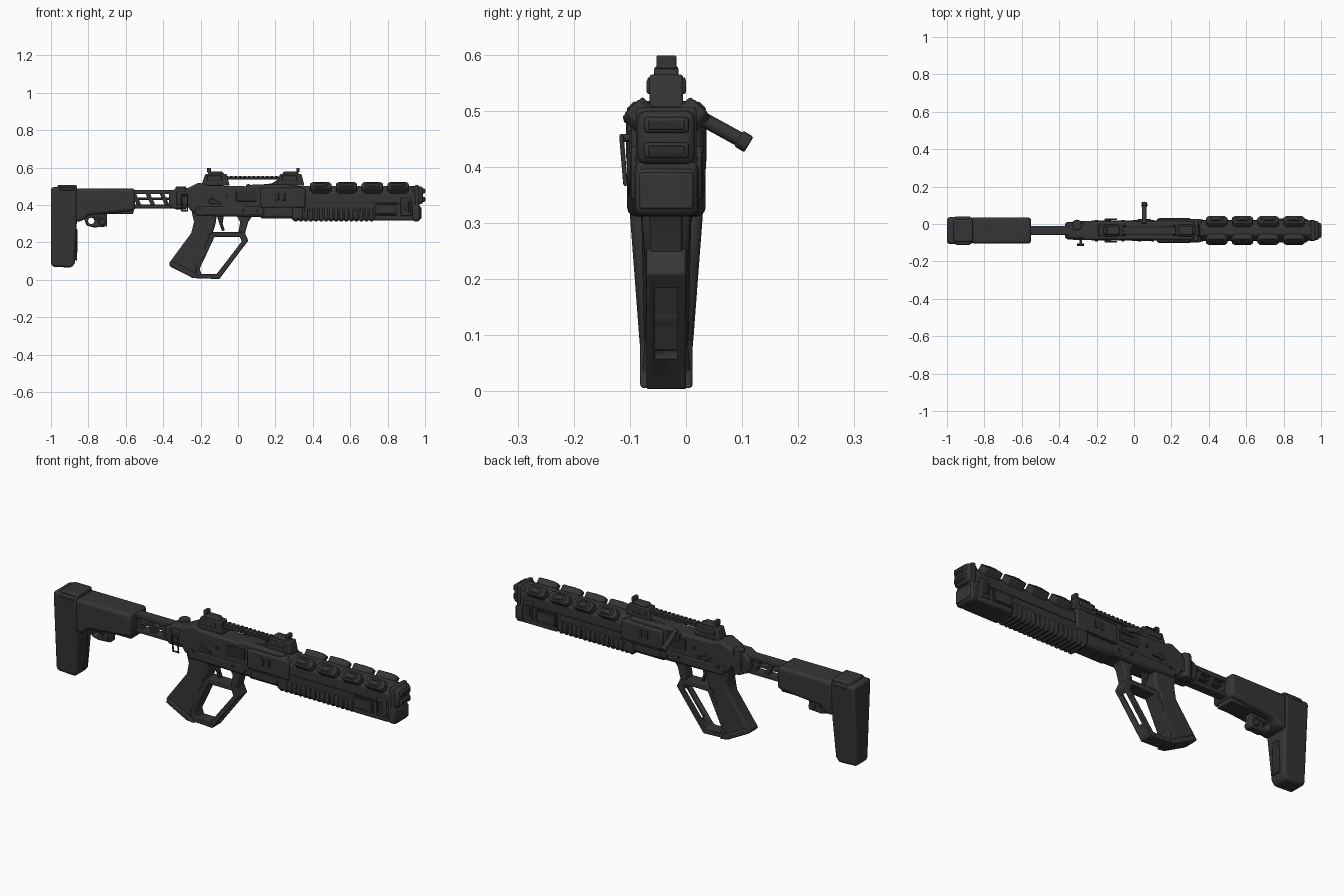
import bpy, bmesh, math
from mathutils import Vector, Matrix

cube = bpy.data.objects.get("Cube")
if cube:
    bpy.data.objects.remove(cube)

CY = -0.035  # centre plane of the body


def material(name, v):
    m = bpy.data.materials.new(name)
    m.use_nodes = True
    col = (v, v, v, 1)
    m.diffuse_color = col
    m.node_tree.nodes["Principled BSDF"].inputs["Base Color"].default_value = col
    return m


BODY = material("charcoal", 0.036)
DARK = material("dark_charcoal", 0.025)


def finish(name, bm, mat, bevel=0.0, seg=2):
    bmesh.ops.recalc_face_normals(bm, faces=bm.faces)
    me = bpy.data.meshes.new(name)
    bm.to_mesh(me)
    bm.free()
    ob = bpy.data.objects.new(name, me)
    bpy.context.collection.objects.link(ob)
    me.materials.append(mat)
    if bevel:
        b = ob.modifiers.new("bevel", "BEVEL")
        b.width, b.segments, b.limit_method = bevel, seg, "ANGLE"
        b.angle_limit = math.radians(35)
    bpy.ops.object.select_all(action="DESELECT")
    ob.select_set(True)
    bpy.context.view_layer.objects.active = ob
    bpy.ops.object.shade_smooth_by_angle(angle=math.radians(40))
    return ob


def side(name, pts, w, bevel=0.006, mat=BODY, y=CY, seg=2):
    """Side outline in x,z extruded across; w is a half width or a function of z."""
    f = w if callable(w) else (lambda z: w)
    bm = bmesh.new()
    a, b = [[bm.verts.new((x, y + s * f(z), z)) for x, z in pts] for s in (-1, 1)]
    bm.faces.new(a)
    bm.faces.new(b)
    for i in range(len(a)):
        j = (i + 1) % len(a)
        bm.faces.new((a[i], a[j], b[j], b[i]))
    return finish(name, bm, mat, bevel, seg)


def ring(name, outer, inner, w, bevel=0.004):
    """Closed frame between two matching side outlines."""
    bm = bmesh.new()
    loops = [[bm.verts.new((x, CY + s * w, z)) for x, z in p]
             for s, p in ((-1, outer), (1, outer), (1, inner), (-1, inner))]
    n = len(outer)
    for k in range(4):
        p, q = loops[k], loops[(k + 1) % 4]
        for i in range(n):
            j = (i + 1) % n
            bm.faces.new((p[i], p[j], q[j], q[i]))
    return finish(name, bm, BODY, bevel)


def section(name, pts, x0, x1, bevel=0.006, mat=BODY, seg=2):
    """Half cross-section (offset, z), mirrored and extruded along x."""
    full = pts + [(-y, z) for y, z in reversed(pts)]
    bm = bmesh.new()
    a, b = [[bm.verts.new((x, CY + y, z)) for y, z in full] for x in (x0, x1)]
    bm.faces.new(a)
    bm.faces.new(b)
    for i in range(len(a)):
        j = (i + 1) % len(a)
        bm.faces.new((a[i], a[j], b[j], b[i]))
    return finish(name, bm, mat, bevel, seg)


def box(name, x0, x1, z0, z1, w, bevel=0.005, mat=BODY, y=CY):
    return side(name, [(x0, z0), (x1, z0), (x1, z1), (x0, z1)], w, bevel, mat, y)


def rod(name, p, q, r, mat=BODY, bevel=0.003, n=20):
    p, q = Vector(p), Vector(q)
    bm = bmesh.new()
    rot = (q - p).to_track_quat("Z", "Y").to_matrix().to_4x4()
    bmesh.ops.create_cone(bm, cap_ends=True, segments=n, radius1=r, radius2=r,
                          depth=(q - p).length, matrix=Matrix.Translation((p + q) / 2) @ rot)
    return finish(name, bm, mat, bevel)


def cut(ob, cutter):
    m = ob.modifiers.new("cut", "BOOLEAN")
    m.operation, m.object, m.solver = "DIFFERENCE", cutter, "EXACT"
    cutter.hide_render = True
    cutter.hide_viewport = True
    cutter.display_type = "WIRE"


# Stock: tapered butt, tube and lug
butt_width = lambda z: 0.046 + 0.026 * min(1, max(0, (z - 0.07) / 0.33))
side("butt_pad", [(-1, .08), (-.985, .07), (-.89, .065), (-.872, .09), (-.862, .3), (-.862, .42),
                  (-.862, .495), (-1, .495)], butt_width, 0.014, seg=3)
box("butt_band", -.965, -.862, .468, .508, .06, .008)
box("butt_top_lug", -.955, -.875, .478, .495, .076)
side("butt_hollow", [(-.905, .13), (-.86, .1), (-.858, .27), (-.885, .29)], .022, .004, DARK)
for z in (.15, .42):
    rod("butt_screw_recess", (-1, CY, z), (-.995, CY, z), .022, DARK, 0)
side("stock_body", [(-.87, .31), (-.83, .315), (-.8, .345), (-.7, .355), (-.55, .37), (-.55, .488),
                    (-.87, .488)], .07, .016, seg=3)
box("stock_lower_rail", -.8, -.56, .352, .385, .05)
lug = side("stock_lug", [(-.83, .35), (-.81, .29), (-.77, .28), (-.7, .285), (-.7, .36)], .022)
cut(lug, rod("lug_hole", (-.785, -.2, .315), (-.785, .2, .315), .017))
rod("stock_lug_knob", (-.725, CY - .035, .31), (-.725, CY + .035, .31), .018)

# Skeleton strut: two bars joined by slanted webs
box("strut_top_bar", -.58, -.3, .458, .48, .024, .004)
box("strut_bottom_bar", -.58, -.3, .382, .402, .024, .004)
for x in (-.55, -.475, -.4, -.345):
    side("strut_web", [(x - .02, .462), (x + .004, .462), (x + .034, .398), (x + .01, .398)], .02, .003)
box("strut_middle_bar", -.55, -.34, .427, .44, .018, .003)

# Folding hinge
side("hinge_block", [(-.37, .405), (-.35, .38), (-.27, .38), (-.25, .49), (-.33, .49), (-.37, .465)], .042, .01)
rod("hinge_pin", (-.305, CY + .03, .375), (-.305, CY + .03, .5), .028)
box("hinge_plate", -.33, -.24, .4, .47, .05)

# Receiver
side("receiver", [(-.28, .41), (-.25, .365), (-.14, .34), (.16, .335), (.32, .335), (.32, .508),
                  (.08, .51), (.05, .5), (-.16, .505), (-.21, .52), (-.28, .485)], .051, .01)
box("receiver_front_sleeve", .12, .36, .385, .49, .063, .01)
box("lower_receiver", -.23, .14, .345, .395, .054, .008)
box("magazine_well", .12, .31, .328, .375, .046, .008)
for s in (-1, 1):
    y = CY + s * .0515
    box("ejection_cover", -.01, .1, .42, .475, .004, .002, DARK, y)
    rod("selector", (-.14, y, .42), (-.14, y + s * .012, .42), .017)
    side("selector_lever", [(-.145, .412), (-.09, .405), (-.09, .416), (-.14, .43)], .004, .001, BODY, y + s * .009)
    for x, z in ((-.2, .385), (.03, .37), (.1, .365), (-.06, .445)):
        rod("receiver_pin", (x, y, z), (x, y + s * .006, z), .008, DARK, .001, 12)
    box("sleeve_slot", .13, .3, .385, .394, .003, 0, DARK, CY + s * .063)
    for x in (.2, .235):
        box("sleeve_vent", x, x + .018, .425, .465, .003, .001, DARK, CY + s * .063)

# Thin sling loop on the right side
for z0, z1, x in ((.37, .455, -.3), (.37, .455, -.27)):
    rod("sling_loop_bar", (x, CY - .073, z0), (x, CY - .08, z1), .004, BODY, 0, 10)
for z, y in ((.37, -.073), (.455, -.08)):
    rod("sling_loop_end", (-.304, CY + y, z), (-.266, CY + y, z), .004, BODY, 0, 10)
rod("sling_mount", (-.285, CY - .03, .452), (-.285, CY - .08, .452), .007)

# Charging handle
rod("charging_stem", (.055, .0, .502), (.055, .1, .447), .013)
rod("charging_tip", (.055, .094, .451), (.055, .112, .44), .016)
box("charging_slot", .02, .09, .46, .5, .008, .002, DARK, .018)

# Grip with finger grooves
side("grip", [(-.25, .37), (-.235, .31), (-.25, .25), (-.372, .085), (-.36, .07), (-.245, .012), (-.225, .03),
              (-.215, .08), (-.185, .105), (-.165, .14), (-.175, .165), (-.17, .19), (-.15, .21), (-.155, .235),
              (-.135, .25), (-.12, .3), (-.11, .37)], lambda z: .046 - .01 * math.sin(math.pi * min(1, z / .33)), .014, seg=3)
side("grip_cap", [(-.365, .075), (-.245, .012), (-.2, .005), (-.225, .035), (-.345, .095)], .047, .006)

# Hand guard frame and its lightening slot
frame = ring("hand_guard_frame",
             [(-.25, .01), (-.1, .004), (.055, .21), (.035, .255), (-.14, .255), (-.235, .06)],
             [(-.195, .03), (-.115, .03), (.02, .205), (.01, .23), (-.125, .23), (-.205, .06)], .035)
cut(frame, side("guard_slot", [(.07, .155), (-.03, .035), (-.1, .09), (0, .215)], .02, 0))
side("guard_front_post", [(.0, .24), (.035, .24), (.055, .31), (.08, .345), (-.01, .345), (.012, .31)], .03)
side("trigger", [(-.115, .35), (-.075, .35), (-.082, .3), (-.07, .265), (-.085, .26), (-.1, .3)], .01, .003, DARK)

# Top rail and sights
box("rail_bar", -.17, .33, .537, .553, .02, .003)
for x in range(14):
    box("rail_tooth", -.09 + x * .024, -.077 + x * .024, .548, .556, .022, .001)
for x, a, b in ((-.185, .085, .11), (.215, .11, .085)):
    side("sight_base", [(x - .01, .505), (x + .14, .505), (x + .125, .565), (x + .01, .565)], .03, .005)
    box("sight_clamp", x + .02, x + .1, .53, .557, .035, .004)
    side("sight_housing", [(x + .02, .56), (x + .03, .58), (x + .1, .58), (x + .115, .56)], .022)
    rod("sight_knob", (x + .07, CY - .034, .55), (x + .07, CY + .034, .55), .01)
box("rear_sight_leaf", -.165, -.145, .575, .599, .018, .003)
box("front_sight_leaf", .312, .328, .575, .599, .018, .003)
side("rail_front_foot", [(.08, .505), (.25, .505), (.22, .54), (.18, .515)], .022, .003)

# Fore-end: chamfered upper shroud, lower shell and ribs
section("upper_shroud", [(.054, .39), (.054, .465), (.022, .503)], .3, .95, .006)
section("lower_shell", [(.045, .318), (.054, .335), (.054, .41)], .29, .97, .006)
box("fore_end_collar", .29, .345, .325, .495, .058, .008)
box("shell_front", .73, .935, .318, .405, .058, .008)
for i in range(16):
    x = .3 + i * .027
    section("grip_rib", [(.046, .312), (.058, .328), (.058, .37), (.054, .385)], x, x + .018, .005)
for s in (-1, 1):
    y = CY + s * .057
    box("shroud_groove", .36, .93, .412, .417, .003, 0, DARK, CY + s * .0535)
    box("panel_border", .735, .85, .345, .41, .005, .002, DARK, y)
    box("panel", .743, .842, .353, .402, .005, .002, BODY, y + s * .002)
    box("latch_plate", .87, .925, .342, .437, .006, .004, BODY, y)
    box("latch_inset", .882, .913, .36, .42, .003, .001, DARK, y + s * .005)

# Heat pads sitting on the slanted shoulders
pad_outline = [(-.057, -.013), (-.042, -.026), (.042, -.026), (.057, -.013),
               (.057, .013), (.042, .026), (-.042, .026), (-.057, .013)]


def pad(name, x, s, size, lift, depth, mat):
    bm = bmesh.new()
    n = Vector((0, s, 1)).normalized()
    t = Vector((0, s, -1)).normalized()
    c = Vector((x, CY + s * .061, .507)) + n * lift
    lo, hi = [[bm.verts.new(c + Vector((u * size, 0, 0)) + t * v * size - n * d) for u, v in pad_outline]
              for d in (depth, 0)]
    bm.faces.new(lo)
    bm.faces.new(hi)
    for i in range(8):
        j = (i + 1) % 8
        bm.faces.new((lo[i], lo[j], hi[j], hi[i]))
    finish(name, bm, mat, .004)


for i in range(4):
    for s in (-1, 1):
        x = .442 + i * .138
        pad("heat_pad", x, s, 1, 0, .05, BODY)
        pad("heat_pad_recess", x, s, .7, .002, .008, DARK)
        pad("heat_pad_core", x, s, .42, .005, .008, BODY)

# Muzzle: upper block with two slots, lower rounded block
box("muzzle_upper", .93, .99, .405, .5, .051, .014)
box("muzzle_band", .945, .968, .4, .506, .054, .006)
box("muzzle_lower", .93, .975, .313, .4, .056, .014)
box("muzzle_lower_face", .97, .98, .325, .39, .048, .004)
for z in (.43, .475):
    box("muzzle_bar", .985, 1, z - .014, z + .014, .04, .006)
    box("muzzle_slot", .996, 1.002, z - .008, z + .008, .032, .002, DARK)
